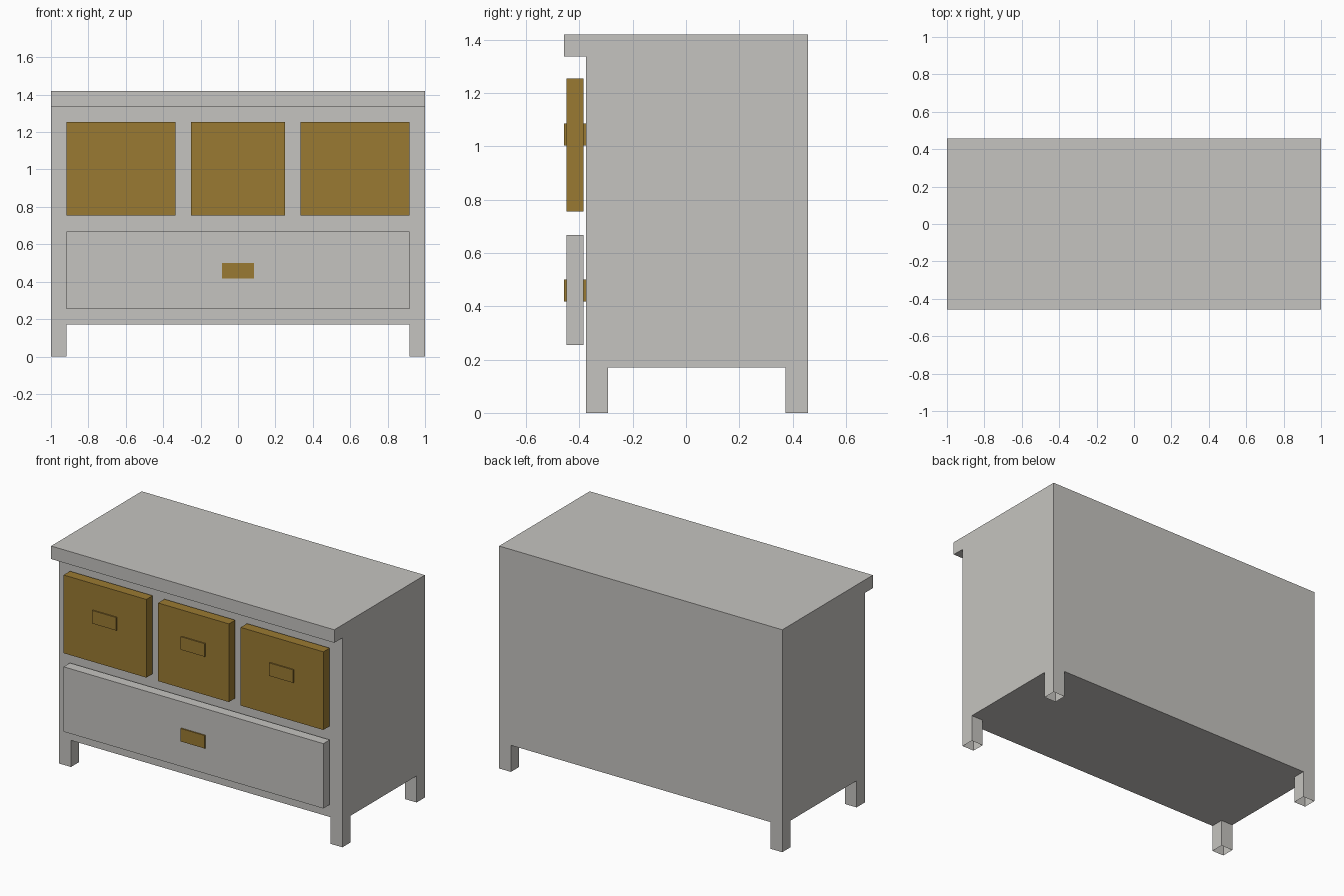
import bpy, bmesh
from mathutils import Vector

if "Cube" in bpy.data.objects:
    bpy.data.objects.remove(bpy.data.objects["Cube"])


def material(name, rgb):
    m = bpy.data.materials.new(name)
    m.diffuse_color = (*rgb, 1)
    m.use_nodes = True
    m.node_tree.nodes["Principled BSDF"].inputs["Base Color"].default_value = m.diffuse_color
    return m


GREY = material("warm grey", (0.56, 0.55, 0.525))
BROWN = material("ochre brown", (0.323, 0.195, 0.032))


def finish(bm, name, mat):
    bmesh.ops.recalc_face_normals(bm, faces=bm.faces)
    me = bpy.data.meshes.new(name)
    bm.to_mesh(me)
    bm.free()
    me.materials.append(mat)
    ob = bpy.data.objects.new(name, me)
    bpy.context.collection.objects.link(ob)
    return ob


def box_mesh(lo, hi):
    lo, hi = Vector(lo), Vector(hi)
    bm = bmesh.new()
    bmesh.ops.create_cube(bm, size=1)
    for v in bm.verts:
        v.co = Vector([(lo[i] + hi[i]) / 2 + v.co[i] * (hi[i] - lo[i]) for i in range(3)])
    return bm


def extrude(bm, faces, offset):
    geom = bmesh.ops.extrude_face_region(bm, geom=faces)["geom"]
    bmesh.ops.translate(bm, vec=offset,
                        verts=[g for g in geom if isinstance(g, bmesh.types.BMVert)])
    return [g for g in geom if isinstance(g, bmesh.types.BMFace)]


# Cabinet: one shell with an overhanging top and four open-bottomed legs
FRONT, BACK, FLOOR, LIP, TOP = -0.375, 0.457, 0.17, 1.337, 1.42
LEG = 0.083
bm = box_mesh((-1, FRONT, FLOOR), (1, BACK, TOP))
cuts = [((1 - LEG, 0, 0), (1, 0, 0)), ((LEG - 1, 0, 0), (1, 0, 0)),
        ((0, FRONT + LEG, 0), (0, 1, 0)), ((0, BACK - LEG, 0), (0, 1, 0)),
        ((0, 0, LIP), (0, 0, 1))]
for co, no in cuts:
    bmesh.ops.bisect_plane(bm, geom=bm.verts[:] + bm.edges[:] + bm.faces[:],
                           plane_co=co, plane_no=no)
bm.normal_update()
# overhanging lip
lip = [f for f in bm.faces if f.normal.y < -0.9 and f.calc_center_median().z > LIP]
extrude(bm, lip, (0, -0.457 - FRONT, 0))
# legs
corners = []
for f in bm.faces:
    c = f.calc_center_median()
    if abs(c.z - FLOOR) < 1e-4 and abs(c.x) > 1 - LEG and \
            (c.y < FRONT + LEG or c.y > BACK - LEG):
        corners.append(f)
soles = extrude(bm, corners, (0, 0, -FLOOR))
bmesh.ops.delete(bm, geom=soles, context='FACES_ONLY')
bmesh.ops.dissolve_limit(bm, angle_limit=0.01, verts=bm.verts[:], edges=bm.edges[:])
finish(bm, "cabinet", GREY)

# Drawer fronts, each with a handle plate just proud of it
drawers = [("left_drawer", -0.917, -0.333, 0.755, 1.254, BROWN),
           ("middle_drawer", -0.25, 0.25, 0.755, 1.254, BROWN),
           ("right_drawer", 0.333, 0.917, 0.755, 1.254, BROWN),
           ("bottom_drawer", -0.917, 0.917, 0.254, 0.668, GREY)]
for name, x0, x1, z0, z1, mat in drawers:
    finish(box_mesh((x0, -0.449, z0), (x1, -0.385, z1)), name, mat)
    x, top = (x0 + x1) / 2, z1 - 0.168
    finish(box_mesh((x - 0.085, -0.457, top - 0.083), (x + 0.085, FRONT, top)),
           name + "_handle", BROWN)
